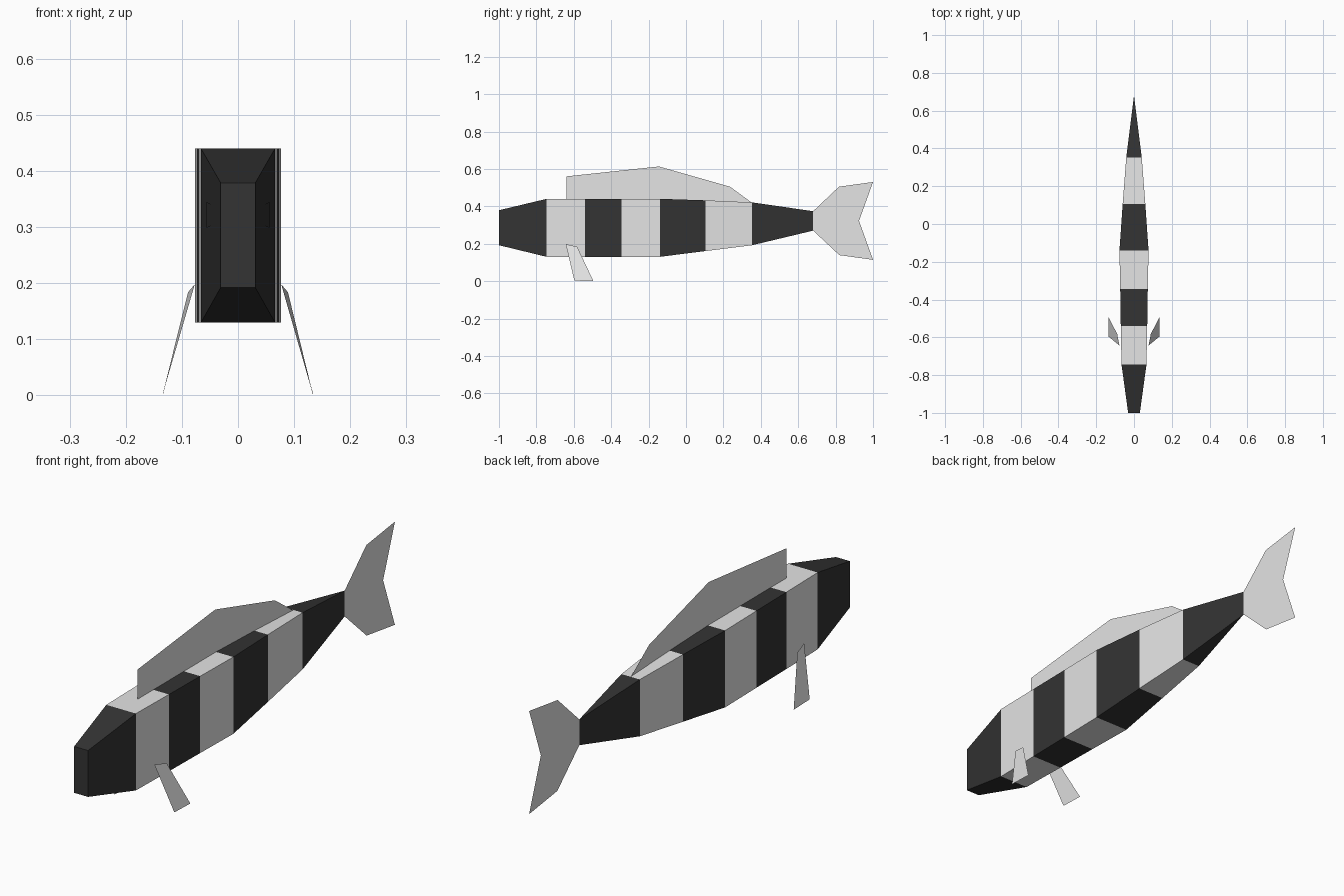
import bpy, bmesh

if "Cube" in bpy.data.objects:
    bpy.data.objects.remove(bpy.data.objects["Cube"])


def material(name, v):
    m = bpy.data.materials.new(name)
    m.diffuse_color = (v, v, v, 1)
    m.use_nodes = True
    m.node_tree.nodes["Principled BSDF"].inputs["Base Color"].default_value = m.diffuse_color
    return m


pale = material("pale_grey", 0.78)
dark = material("charcoal", 0.033)


def add_object(name, bm, mats):
    me = bpy.data.meshes.new(name)
    bm.to_mesh(me)
    bm.free()
    for m in mats:
        me.materials.append(m)
    ob = bpy.data.objects.new(name, me)
    bpy.context.collection.objects.link(ob)
    return ob


def sheet(name, pts, mat):
    bm = bmesh.new()
    bm.faces.new([bm.verts.new(p) for p in pts])
    return add_object(name, bm, [mat])


# Body: box sections (y, half width, bottom, top), one stripe per segment
sections = [
    (-1.00, 0.031, 0.192, 0.379),
    (-0.745, 0.066, 0.130, 0.440),
    (-0.54, 0.070, 0.130, 0.440),
    (-0.345, 0.073, 0.130, 0.440),
    (-0.14, 0.077, 0.130, 0.440),
    (0.105, 0.060, 0.161, 0.432),
    (0.353, 0.041, 0.192, 0.421),
    (0.68, 0.0, 0.270, 0.374),
]
bm = bmesh.new()
rings = [[bm.verts.new(p) for p in ((-w, y, b), (w, y, b), (w, y, t), (-w, y, t))]
         for y, w, b, t in sections]
bm.faces.new(rings[0])
for i, (a, b) in enumerate(zip(rings, rings[1:])):
    for k in range(4):
        n = (k + 1) % 4
        f = bm.faces.new((a[k], b[k], b[n], a[n]))
        f.material_index = i % 2
# close the tail end to a vertical edge
bmesh.ops.remove_doubles(bm, verts=bm.verts[:], dist=0.0005)
bmesh.ops.recalc_face_normals(bm, faces=bm.faces[:])
add_object("body", bm, [dark, pale])

# Back fin and tail fin: flat profiles (y, z) on the centre plane
back = [(-0.64, 0.43), (-0.64, 0.56), (-0.145, 0.613), (0.235, 0.505), (0.35, 0.421)]
tail = [(0.68, 0.374), (0.818, 0.505), (1.0, 0.53), (0.925, 0.322),
        (1.0, 0.114), (0.82, 0.139), (0.68, 0.27)]
sheet("back_fin", [(0, y, z) for y, z in back], pale)
sheet("tail_fin", [(0, y, z) for y, z in tail], pale)

# Side fins and eyes, mirrored
fin = [(0.077, -0.643, 0.198), (0.134, -0.597, 0.003),
       (0.134, -0.495, 0.0), (0.089, -0.582, 0.184)]
for side, s in (("right", 1), ("left", -1)):
    sheet(side + "_side_fin", [(s * x, y, z) for x, y, z in fin][::s], pale)
    eye = []
    for y, z in ((-0.875, 0.302), (-0.825, 0.298), (-0.825, 0.345), (-0.875, 0.341)):
        x = 0.031 + (y + 1.0) * 0.035 / 0.255 + 0.001
        eye.append((s * x, y, z))
    sheet(side + "_eye", eye[::s], dark)
